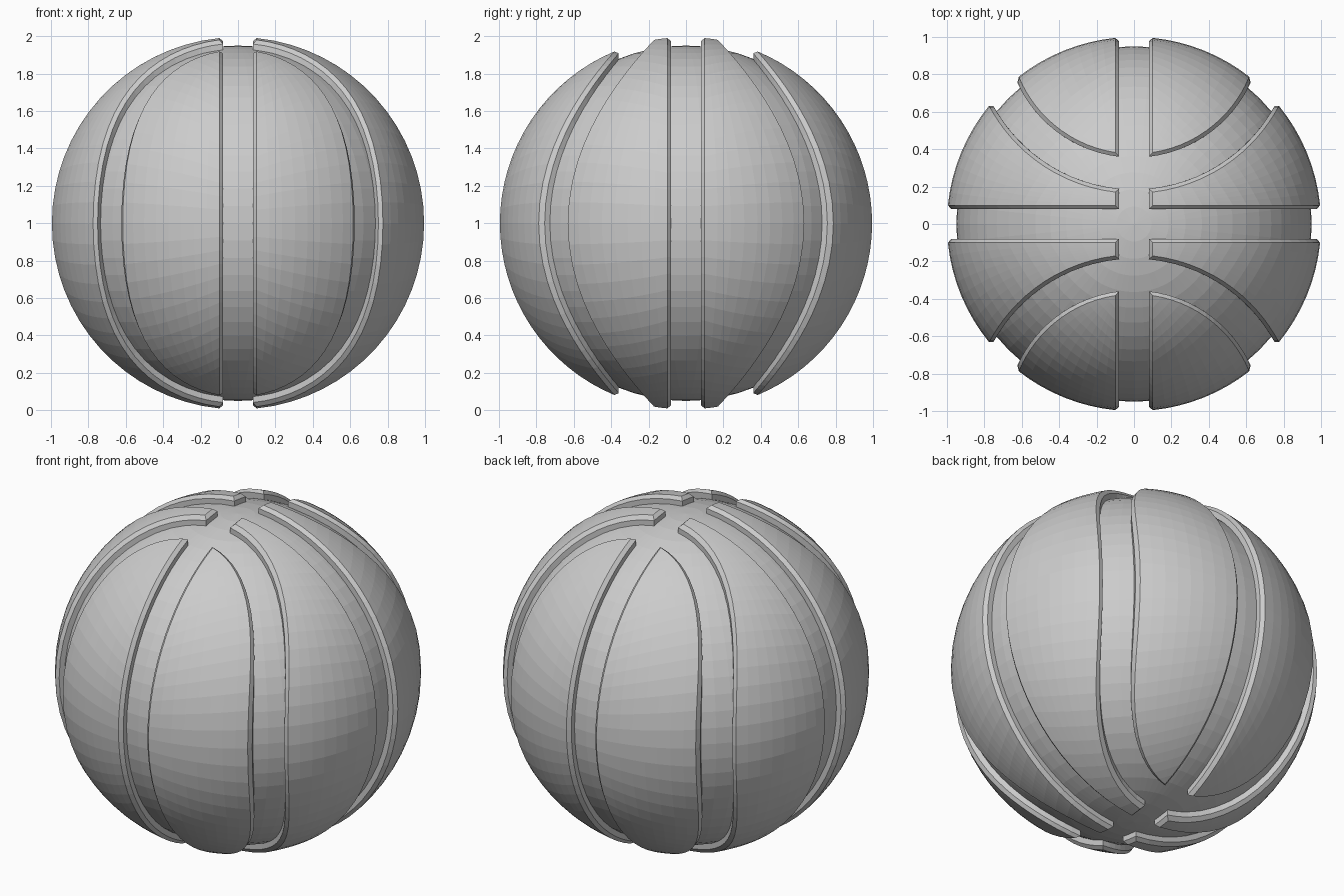
import bpy, bmesh, math
from mathutils import Vector

if "Cube" in bpy.data.objects:
    bpy.data.objects.remove(bpy.data.objects["Cube"])

YC = 1.041          # centre (in y) of the curved grooves seen from above
R_NEAR, R_FAR = 0.686, 0.856   # the two edges of a curved groove
GAP = 0.08          # half width of the straight grooves
BEV = 0.02
ROWS, COLS = 32, 8


def panel_grid(kind, r, inset):
    """Grid of points for one panel on a sphere of radius r."""
    a = GAP + inset
    R = R_NEAR - inset if kind == "end" else R_FAR + inset
    ye = (r * r + YC * YC - R * R) / (2 * YC)
    xe = math.sqrt(r * r - ye * ye)
    rho = math.sqrt(r * r - a * a)
    tip = YC - math.sqrt(R * R - a * a) if kind == "end" else a
    phi_max = math.acos(tip / rho)
    grid = []
    for i in range(ROWS + 1):
        s = -1 + 2 * i / ROWS
        # straight edge
        p = rho * math.cos(phi_max * s)
        z = rho * math.sin(phi_max * s)
        A = Vector((a, p, z)) if kind == "end" else Vector((p, a, z))
        # curved edge
        x = a + (xe - a) * math.cos(s * math.pi / 2)
        y = YC - math.sqrt(R * R - x * x)
        z = math.copysign(math.sqrt(max(0, r * r - x * x - y * y)), s)
        B = Vector((x, y, z))
        grid.append([A.lerp(B, j / COLS).normalized() * r for j in range(COLS + 1)])
    return grid


def rim(g):
    """Points around the border of a grid."""
    return (g[0][:-1] + [row[-1] for row in g[:-1]]
            + g[-1][:0:-1] + [row[0] for row in g[:0:-1]])


def make_panel(name, kind, sx, sy):
    bm = bmesh.new()

    def verts(points):
        return [bm.verts.new((p.x * sx, p.y * sy, p.z + 1)) for p in points]

    # outer skin
    top = [verts(row) for row in panel_grid(kind, 1.0, BEV)]
    for i in range(ROWS):
        for j in range(COLS):
            bm.faces.new((top[i][j], top[i][j + 1], top[i + 1][j + 1], top[i + 1][j]))
    # bevel, then wall down into the core
    loops = [rim(top),
             verts(rim(panel_grid(kind, 0.98, 0))),
             verts(rim(panel_grid(kind, 0.93, 0)))]
    for up, low in zip(loops, loops[1:]):
        n = len(up)
        for k in range(n):
            bm.faces.new((up[k], up[(k + 1) % n], low[(k + 1) % n], low[k]))
    bmesh.ops.remove_doubles(bm, verts=bm.verts, dist=1e-4)
    bmesh.ops.recalc_face_normals(bm, faces=bm.faces)
    centre = Vector((0, 0, 1))
    if sum(f.normal.dot(f.calc_center_median() - centre) * f.calc_area() for f in bm.faces) < 0:
        bmesh.ops.reverse_faces(bm, faces=bm.faces)
    me = bpy.data.meshes.new(name)
    bm.to_mesh(me)
    bm.free()
    bpy.context.collection.objects.link(bpy.data.objects.new(name, me))


# groove floor
bpy.ops.mesh.primitive_uv_sphere_add(segments=64, ring_count=32, radius=0.95, location=(0, 0, 1))
bpy.context.object.name = "ball_core"

# eight raised panels
for sx, xn in ((1, "right"), (-1, "left")):
    for sy, yn in ((1, "back"), (-1, "front")):
        make_panel(f"end_panel_{yn}_{xn}", "end", sx, sy)
        make_panel(f"side_panel_{yn}_{xn}", "side", sx, sy)
